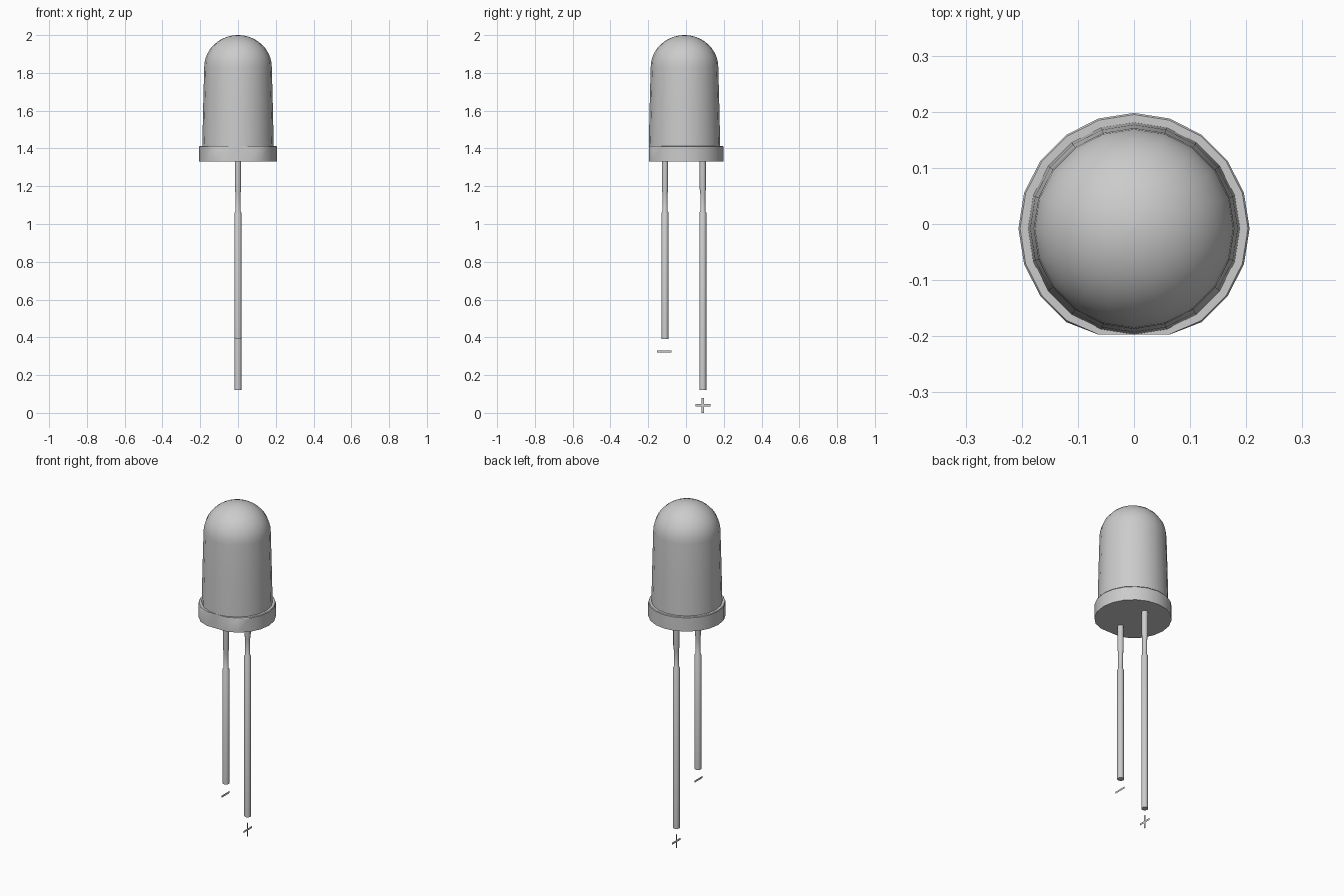
import bpy, bmesh, math

if "Cube" in bpy.data.objects:
    bpy.data.objects.remove(bpy.data.objects["Cube"])

CY = -0.008   # axis of the bulb, shifted because one side of the rim is flat


def finish(name, bm, angle=35):
    bmesh.ops.recalc_face_normals(bm, faces=bm.faces)
    me = bpy.data.meshes.new(name)
    bm.to_mesh(me)
    bm.free()
    ob = bpy.data.objects.new(name, me)
    bpy.context.collection.objects.link(ob)
    bpy.ops.object.select_all(action='DESELECT')
    ob.select_set(True)
    bpy.context.view_layer.objects.active = ob
    bpy.ops.object.shade_smooth_by_angle(angle=math.radians(angle))
    return ob


def lathe(name, profile, sides, cy, y_min=-9.0, angle=35):
    """Stack of rings (radius, z) capped at both ends; y_min flattens one side."""
    bm = bmesh.new()
    rings = []
    for r, z in profile:
        ring = []
        for i in range(sides):
            a = 2 * math.pi * i / sides
            ring.append(bm.verts.new((r * math.cos(a), max(cy + r * math.sin(a), y_min), z)))
        rings.append(ring)
    for lo, hi in zip(rings, rings[1:]):
        for i in range(sides):
            j = (i + 1) % sides
            bm.faces.new((lo[i], lo[j], hi[j], hi[i]))
    bm.faces.new(rings[0][::-1])
    bm.faces.new(rings[-1])
    bmesh.ops.remove_doubles(bm, verts=bm.verts, dist=1e-5)
    return finish(name, bm, angle)


def plate(name, outline):
    """Single flat face in the x = 0 plane."""
    bm = bmesh.new()
    bm.faces.new([bm.verts.new((0, y, z)) for y, z in outline])
    return finish(name, bm)


# Rim with flattened front side
lathe("rim", [(0.206, 1.33), (0.206, 1.41), (0.203, 1.414), (0.186, 1.414)], 20, CY, -0.197)

# Tapered bulb with rounded dome
R, Z0, H = 0.179, 1.83, 0.17
dome = [(R * math.cos(t), Z0 + H * math.sin(t))
        for t in (math.radians(90 * k / 10) for k in range(10))]
lathe("bulb", [(0.189, 1.41), (0.185, 1.6)] + dome + [(0.004, 2.0)], 20, CY, -0.197)

# Leads with a slimmer neck
for name, y, bottom in (("short_lead", -0.111, 0.39), ("long_lead", 0.089, 0.12)):
    lathe(name, [(0.0185, bottom), (0.0185, 1.06), (0.0135, 1.068), (0.0135, 1.16),
                 (0.017, 1.19), (0.017, 1.335)], 12, y)

# Polarity marks below the leads
a, t = 0.038, 0.006
plate("minus_mark", [(-0.115 + u, 0.325 + v) for u, v in ((-a, -t), (a, -t), (a, t), (-a, t))])
quarter = [(t, t), (t, 0.04), (-t, 0.04)]
cross = []
for k in range(4):
    c, s = round(math.cos(k * math.pi / 2)), round(math.sin(k * math.pi / 2))
    cross += [(0.089 + c * u - s * v, 0.04 + s * u + c * v) for u, v in quarter]
plate("plus_mark", cross)
